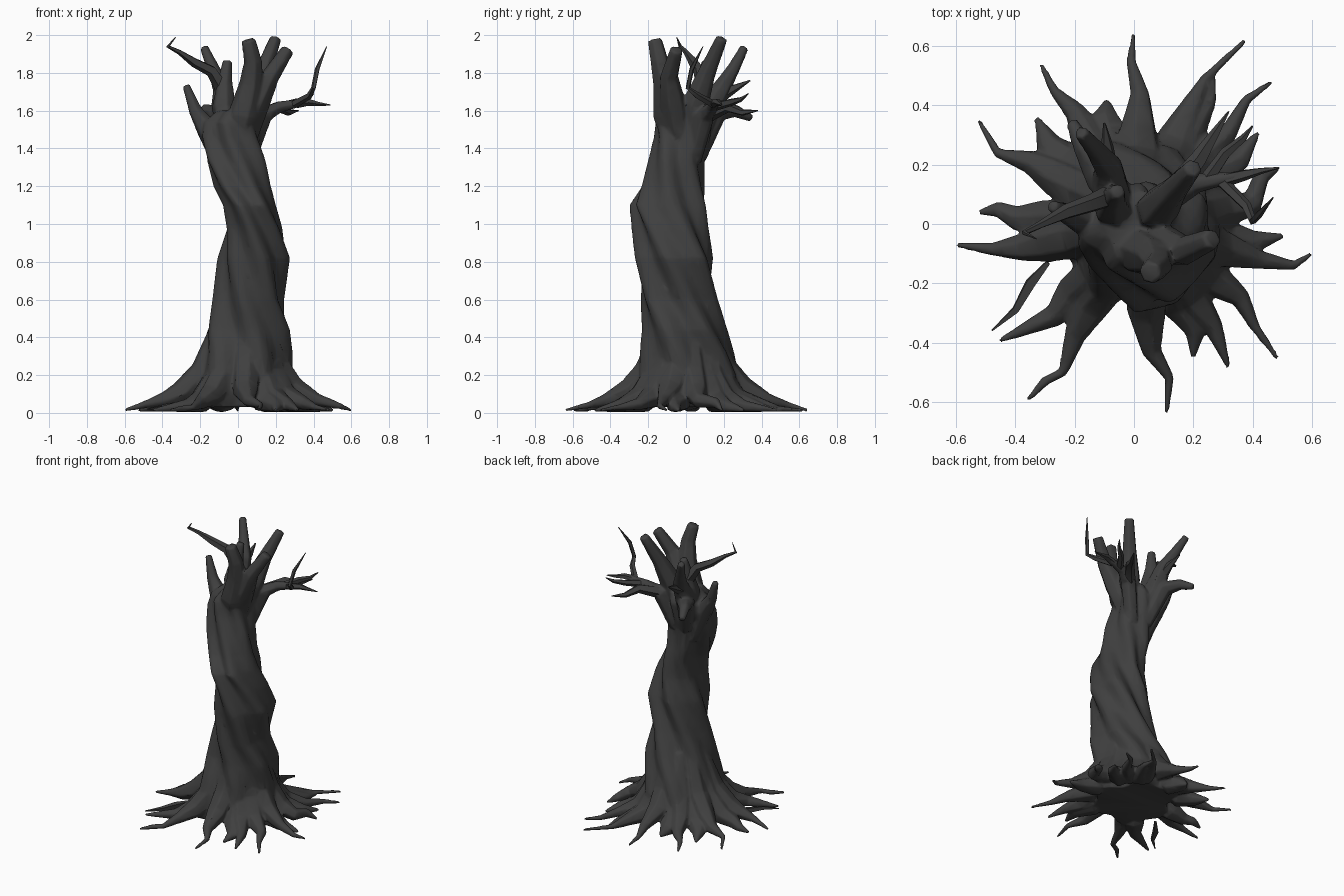
import bpy, bmesh, math
from mathutils import Vector

if "Cube" in bpy.data.objects:
    bpy.data.objects.remove(bpy.data.objects["Cube"])

bark = bpy.data.materials.new("dark_bark")
bark.diffuse_color = (0.05, 0.05, 0.05, 1)
bark.use_nodes = True
bark.node_tree.nodes["Principled BSDF"].inputs["Base Color"].default_value = bark.diffuse_color


def select(obs):
    bpy.ops.object.select_all(action='DESELECT')
    for o in obs:
        o.select_set(True)
    bpy.context.view_layer.objects.active = obs[0]


def finish(name, bm):
    bmesh.ops.recalc_face_normals(bm, faces=bm.faces)
    me = bpy.data.meshes.new(name)
    bm.to_mesh(me)
    bm.free()
    me.materials.append(bark)
    ob = bpy.data.objects.new(name, me)
    bpy.context.collection.objects.link(ob)
    select([ob])
    bpy.ops.object.shade_smooth_by_angle(angle=math.radians(50))
    return ob


def skin(bm, rings):
    """Bridge rings of points and cap both ends."""
    vs = [[bm.verts.new(p) for p in r] for r in rings]
    n = len(vs[0])
    for a, b in zip(vs, vs[1:]):
        for i in range(n):
            j = (i + 1) % n
            bm.faces.new((a[i], a[j], b[j], b[i]))
    bm.faces.new(vs[0][::-1])
    bm.faces.new(vs[-1])


def limb(name, pts, radii, sides=6):
    """Tube along a path; radii is one per point."""
    pts = [Vector(p) for p in pts]
    rings, u = [], None
    for k, p in enumerate(pts):
        t = (pts[min(k + 1, len(pts) - 1)] - pts[max(k - 1, 0)]).normalized()
        if u is None:
            u = t.orthogonal()
        u = (u - t * u.dot(t)).normalized()
        v = t.cross(u)
        ring = []
        for i in range(sides):
            a = math.tau * i / sides
            q = p + (u * math.cos(a) + v * math.sin(a)) * radii[k]
            q.z = min(max(q.z, 0.004), 2.0)
            ring.append(q)
        rings.append(ring)
    bm = bmesh.new()
    skin(bm, rings)
    return finish(name, bm)


# Trunk: twisted lobed rings fitted to (z, x min, x max, y min, y max)
levels = [
    (0.03, -.27, .28, -.27, .27), (0.10, -.275, .295, -.28, .285),
    (0.20, -.24, .29, -.26, .28), (0.32, -.20, .29, -.245, .255),
    (0.44, -.16, .275, -.235, .22), (0.60, -.135, .245, -.24, .17),
    (0.82, -.11, .275, -.27, .145), (0.98, -.06, .235, -.29, .12),
    (1.10, -.08, .20, -.30, .105), (1.20, -.13, .175, -.235, .10),
    (1.34, -.165, .145, -.20, .10), (1.46, -.19, .115, -.17, .13),
    (1.54, -.18, .11, -.16, .14), (1.60, -.11, .08, -.12, .11)]
rings, N = [], 36
for z, x0, x1, y0, y1 in levels:
    twist = -2.3 * max(z - 0.25, 0)
    raw = []
    for i in range(N):
        a = math.tau * i / N
        r = 1 + 0.11 * math.cos(6 * a) + 0.06 * math.cos(3 * a + 1)
        raw.append((r * math.cos(a + twist), r * math.sin(a + twist)))
    ax, bx = min(p[0] for p in raw), max(p[0] for p in raw)
    ay, by = min(p[1] for p in raw), max(p[1] for p in raw)
    rings.append([(x0 + (p[0] - ax) / (bx - ax) * (x1 - x0),
                   y0 + (p[1] - ay) / (by - ay) * (y1 - y0), z) for p in raw])
bm = bmesh.new()
skin(bm, rings)
body = [finish("twisted_trunk", bm)]


# Roots: leave the trunk by rule; height and thickness fall with distance
def root(name, high, path):
    d = Vector(path[0]).normalized()
    c = Vector((0.03, 0))
    pts = [(*(c + d * 0.12), 0.30 + 0.22 * high), (*(c * .5 + d * 0.20), 0.06 + 0.18 * high)]
    radii = [0.04, 0.075]
    path = [tuple(d * 0.30)] + path
    for k, p in enumerate(path):
        r = Vector(p).length
        last = k == len(path) - 1
        top = max(0.04, high * (0.25 - 0.95 * (r - 0.24) + 1.05 * (r - 0.24) ** 2))
        rad = 0.009 if last else max(0.018, 0.08 - 0.25 * max(r - 0.26, 0))
        pts.append((*p, 0.014 if last else max(top - rad, rad * 0.8)))
        radii.append(rad)
    body.append(limb(name, pts, radii))


# (height factor, plan path of the free part)
roots = [
    (1, [(.02, .44), (-.01, .55), (0, .645)]),
    (.7, [(.24, .49), (.375, .62)]),
    (.7, [(.32, .31), (.38, .42), (.465, .48)]),
    (.6, [(.36, .22), (.42, .31)]),
    (.9, [(.40, .07), (.43, .16), (.49, .19)]),
    (.6, [(.41, -.06), (.505, -.04)]),
    (1, [(.42, -.12), (.54, -.14), (.60, -.10)]),
    (.8, [(.36, -.25), (.41, -.35), (.485, -.455)]),
    (.75, [(.27, -.35), (.32, -.485)]),
    (.95, [(.06, -.43), (.12, -.52), (.11, -.64)]),
    (.6, [(.21, -.36), (.20, -.45)]),
    (.85, [(-.20, -.38), (-.24, -.50), (-.30, -.53), (-.36, -.595)]),
    (.65, [(-.27, -.31), (-.455, -.395)]),
    (.9, [(-.38, -.08), (-.48, -.085), (-.60, -.07)]),
    (.7, [(-.40, .02), (-.46, .05), (-.525, .04)]),
    (.9, [(-.35, .21), (-.46, .24), (-.525, .35)]),
    (.6, [(-.29, .27), (-.33, .36)]),
    (.8, [(-.20, .38), (-.27, .45), (-.315, .54)]),
    (.6, [(.26, .42), (.27, .50)]),
    (.6, [(-.10, .36), (-.09, .42)]),
]
for i, (h, p) in enumerate(roots):
    root("root_%02d" % (i + 1), h, p)


# Thick broken stems: start inside the trunk, then taper from the given base to tip radius
def stem(name, base, tip, *path):
    n = len(path) - 1
    radii = [0.045] + [tip + (base - tip) * (1 - k / n) ** 1.3 for k in range(n + 1)]
    start = (path[0][0] * 0.4, path[0][1] * 0.4, path[0][2] - 0.24)
    body.append(limb(name, [start, *path], radii))


stem("front_stem", .085, .04, (.03, -.095, 1.58), (.07, -.11, 1.74), (.08, -.14, 1.86), (.055, -.165, 1.975))
stem("back_right_stem", .075, .033, (.08, .05, 1.64), (.13, .11, 1.80), (.20, .19, 1.985))
stem("right_stem", .072, .037, (.10, -.07, 1.64), (.17, -.09, 1.78), (.265, -.05, 1.925))
stem("left_stem", .062, .022, (-.16, .015, 1.50), (-.225, .035, 1.60), (-.275, .06, 1.735))
stem("back_left_stem", .07, .025, (-.08, .12, 1.60), (-.085, .19, 1.72), (-.13, .25, 1.82), (-.18, .31, 1.935))
stem("middle_stem", .068, .027, (-.075, .06, 1.62), (-.07, .09, 1.75), (-.055, .11, 1.865))
stem("back_stub", .06, .022, (-.11, .16, 1.59), (-.17, .26, 1.60), (-.21, .345, 1.56))
stem("right_branch", .055, .02, (.13, .10, 1.575), (.22, .14, 1.62), (.35, .16, 1.645))

# Fuse trunk, roots and stems into one skin, soften the joins, reduce to a low-poly look
select(body)
bpy.ops.object.join()
tree = bpy.context.view_layer.objects.active
m = tree.modifiers.new("fuse", 'REMESH')
m.mode, m.voxel_size, m.use_smooth_shade = 'VOXEL', 0.008, True
m = tree.modifiers.new("soften", 'SMOOTH')
m.factor, m.iterations = 0.5, 6
m = tree.modifiers.new("reduce", 'DECIMATE')
m.ratio = 0.1
for name in ("fuse", "soften", "reduce"):
    bpy.ops.object.modifier_apply(modifier=name)
tree.data.materials.clear()
tree.data.materials.append(bark)
bpy.ops.object.shade_smooth_by_angle(angle=math.radians(50))

# Thin twigs and a loose root
limb("loose_root", [(-.29, -.13, .05), (-.35, -.20, .035), (-.40, -.29, .03), (-.48, -.36, .02)],
     [.01, .022, .015, .003], 4)
limb("left_twig", [(-.09, .09, 1.73), (-.14, .07, 1.81), (-.23, .04, 1.855), (-.31, 0, 1.91),
                   (-.37, -.03, 1.94), (-.33, -.05, 1.99)],
     [.038, .032, .026, .014, .01, .002], 5)
limb("right_twig", [(.31, .15, 1.637), (.37, .165, 1.645), (.43, .18, 1.635), (.49, .19, 1.63)],
     [.024, .02, .011, .003], 5)
limb("right_spike", [(.30, .14, 1.635), (.38, .06, 1.68), (.40, .01, 1.72), (.42, .03, 1.82), (.47, .09, 1.94)],
     [.022, .018, .013, .013, .002], 5)
limb("back_right_twig", [(.14, .12, 1.58), (.22, .22, 1.62), (.27, .30, 1.59), (.32, .38, 1.60)],
     [.04, .03, .018, .003], 5)
limb("hanging_twig", [(.24, .14, 1.62), (.31, .24, 1.645), (.37, .29, 1.66), (.40, .33, 1.69)],
     [.026, .02, .013, .003], 5)
limb("back_twig", [(-.09, .20, 1.69), (-.09, .26, 1.72), (-.10, .34, 1.76)],
     [.035, .022, .004], 5)
